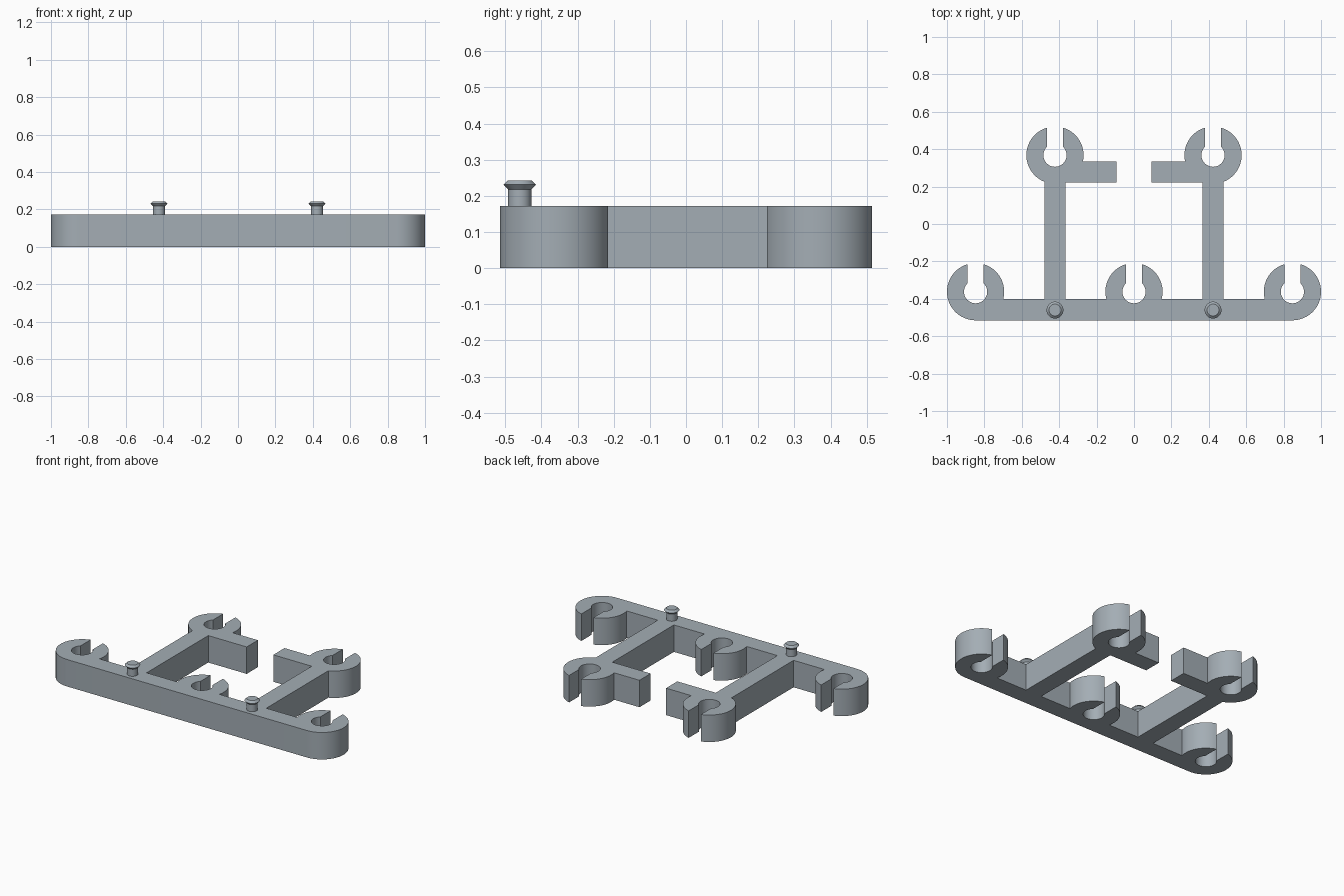
import bpy, bmesh, math

if "Cube" in bpy.data.objects:
    bpy.data.objects.remove(bpy.data.objects["Cube"])

H = 0.172                        # plate thickness
R, HOLE, SLOT = 0.153, 0.062, 0.043   # clip outer radius, bore radius, half slot
LOW, HIGH = -0.362, 0.368        # clip centre heights in y
BAR_TOP, ARM_X, ARM_W = -0.40, -0.4225, 0.057
TAB_LO, TAB_HI, TAB_END = 0.222, 0.335, -0.094

mat = bpy.data.materials.new("blue_grey")
mat.diffuse_color = (0.37, 0.42, 0.46, 1)
mat.use_nodes = True
mat.node_tree.nodes["Principled BSDF"].inputs["Base Color"].default_value = mat.diffuse_color


def make_object(name, bm):
    bmesh.ops.recalc_face_normals(bm, faces=bm.faces)
    mesh = bpy.data.meshes.new(name)
    bm.to_mesh(mesh)
    bm.free()
    mesh.materials.append(mat)
    ob = bpy.data.objects.new(name, mesh)
    bpy.context.collection.objects.link(ob)
    bpy.ops.object.select_all(action='DESELECT')
    ob.select_set(True)
    bpy.context.view_layer.objects.active = ob
    bpy.ops.object.shade_smooth_by_angle(angle=math.radians(30))
    return ob


def arc(cx, cy, r, a0, a1):
    n = max(3, math.ceil(abs(a1 - a0) / math.radians(6)))
    return [(cx + r * math.cos(a0 + (a1 - a0) * i / n),
             cy + r * math.sin(a0 + (a1 - a0) * i / n)) for i in range(n + 1)]


A_OUT, A_IN = math.asin(SLOT / R), math.asin(SLOT / HOLE)
UP = math.pi / 2


def clip(cx, cy, start, end):
    """Open clip outline: outer left side, slot and bore, outer right side."""
    return (arc(cx, cy, R, start, UP + A_OUT)
            + arc(cx, cy, HOLE, UP + A_IN, 5 * UP - A_IN)
            + arc(cx, cy, R, UP - A_OUT, end))


# Left half of the frame outline, from bottom middle round to the middle bore
bar_angle = math.asin((BAR_TOP - LOW) / R)
half = clip(-1 + R, LOW, 3 * UP, bar_angle)                      # end clip
half += [(ARM_X - ARM_W, BAR_TOP)]                               # arm, outer side
half += clip(ARM_X, HIGH, math.pi + math.acos(ARM_W / R),
             math.asin((TAB_HI - HIGH) / R))                     # upper clip
half += [(TAB_END, TAB_HI), (TAB_END, TAB_LO),                   # tab
         (ARM_X + ARM_W, TAB_LO), (ARM_X + ARM_W, BAR_TOP)]      # arm, inner side
half += arc(0, LOW, R, math.pi - bar_angle, UP + A_OUT)          # middle clip
half += arc(0, LOW, HOLE, UP + A_IN, 3 * UP)
outline = half + [(-x, y) for x, y in reversed(half[:-1])]

# Frame: outline extruded upwards
bm = bmesh.new()
face = bm.faces.new([bm.verts.new((x, y, 0)) for x, y in outline])
top = bmesh.ops.extrude_face_region(bm, geom=[face])
bmesh.ops.translate(bm, vec=(0, 0, H),
                    verts=[v for v in top["geom"] if isinstance(v, bmesh.types.BMVert)])
bmesh.ops.recalc_face_normals(bm, faces=bm.faces)
bmesh.ops.triangulate(bm, faces=[f for f in bm.faces if len(f.verts) > 4])
make_object("clip_frame", bm)

# Flared pegs standing on the bar
PEG = [(0.032, H - 0.01), (0.032, 0.217), (0.045, 0.231), (0.032, 0.243)]
N = 32
for side, name in ((-1, "left_peg"), (1, "right_peg")):
    bm = bmesh.new()
    rings = [[bm.verts.new((side * 0.4225 + r * math.cos(2 * math.pi * i / N),
                            -0.46 + r * math.sin(2 * math.pi * i / N), z))
              for i in range(N)] for r, z in PEG]
    for a, b in zip(rings, rings[1:]):
        for i in range(N):
            j = (i + 1) % N
            bm.faces.new((a[i], a[j], b[j], b[i]))
    bm.faces.new(rings[0])
    bm.faces.new(rings[-1])
    make_object(name, bm)
